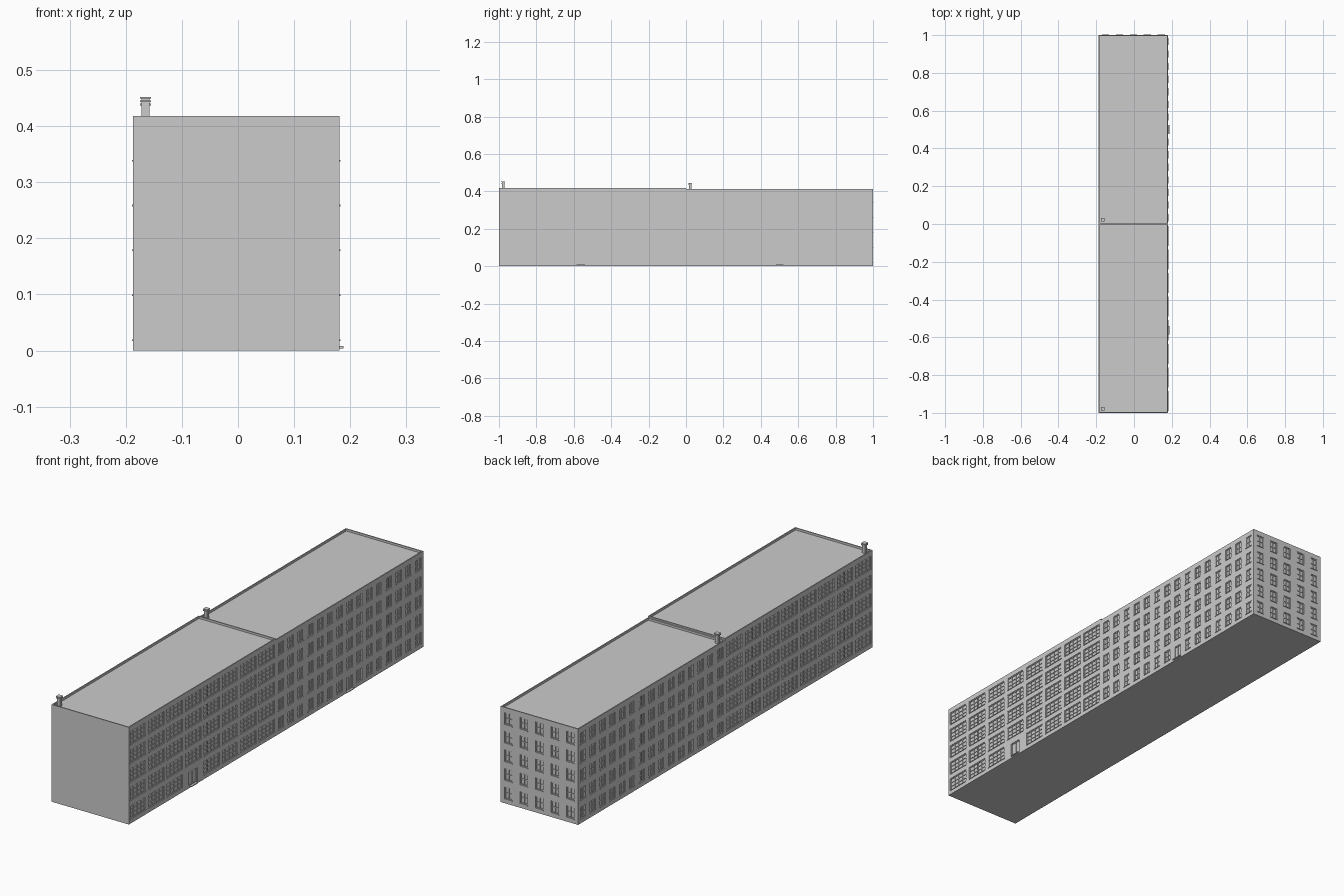
import bpy, bmesh
from mathutils import Vector

if "Cube" in bpy.data.objects:
    bpy.data.objects.remove(bpy.data.objects["Cube"])

XL, XR = -0.187, 0.181      # side wall planes
DEEP = 0.005                # window recess
Z = Vector((0, 0, 1))


def finish(name, bm):
    bmesh.ops.remove_doubles(bm, verts=bm.verts, dist=1e-6)
    mesh = bpy.data.meshes.new(name)
    bm.to_mesh(mesh)
    bm.free()
    ob = bpy.data.objects.new(name, mesh)
    bpy.context.collection.objects.link(ob)
    return ob


def quad(bm, pts):
    bm.faces.new([bm.verts.new(p) for p in pts])


def box(bm, a, b):
    lo = Vector(map(min, a, b))
    hi = Vector(map(max, a, b))
    geo = bmesh.ops.create_cube(bm, size=1)
    for v in geo["verts"]:
        v.co = (lo + hi) / 2 + Vector(c * s for c, s in zip(v.co, hi - lo))


def facade(name, origin, u, n, length, height, windows, doors=()):
    """Wall with recessed openings; u runs to the right as seen from outside.
    Opening = (left, right, bottom, top, pane columns, pane rows)."""
    origin, u, n = Vector(origin), Vector(u), Vector(n)

    def P(s, z, d=0.0):
        return origin + u * s + Z * z + n * d
    holes = list(windows) + list(doors)
    wall, bars, sills = bmesh.new(), bmesh.new(), bmesh.new()
    us = sorted({0, length} | {round(v, 5) for h in holes for v in h[:2]})
    zs = sorted({0, height} | {round(v, 5) for h in holes for v in h[2:4]})
    # wall surface around the openings
    for s0, s1 in zip(us, us[1:]):
        for z0, z1 in zip(zs, zs[1:]):
            cs, cz = (s0 + s1) / 2, (z0 + z1) / 2
            if not any(h[0] < cs < h[1] and h[2] < cz < h[3] for h in holes):
                quad(wall, [P(s0, z0), P(s1, z0), P(s1, z1), P(s0, z1)])
    # reveals, panes and glazing bars
    for a, b, c, d, cols, rows in holes:
        ring = [(a, c), (b, c), (b, d), (a, d)]
        quad(wall, [P(s, z, -DEEP) for s, z in ring])
        for i in range(4):
            p, q = ring[i], ring[(i + 1) % 4]
            quad(wall, [P(*p), P(*q), P(*q, -DEEP), P(*p, -DEEP)])
        t = 0.003
        for i in range(cols + 1):
            s = a + (b - a - t) * i / cols
            box(bars, P(s, c, -DEEP), P(s + t, d, -0.002))
        for i in range(rows + 1):
            z = c + (d - c - t) * i / rows
            box(bars, P(a, z, -DEEP), P(b, z + t, -0.0022))
    # projecting window sills
    for a, b, c, d, cols, rows in windows:
        box(sills, P(a - 0.001, c - 0.003, -0.002), P(b + 0.001, c, 0.002))
    # door steps
    for a, b, c, d, cols, rows in doors:
        m = (a + b) / 2
        box(sills, P(m - 0.023, 0.004, -0.002), P(m + 0.023, 0.008, 0.007))
    finish(name + "_wall", wall)
    finish(name + "_window_frames", bars)
    finish(name + "_sills", sills)


def grid(length, count, width, height, cols, rows, skip=None):
    step = length / count
    return [((i + .5) * step - width / 2, (i + .5) * step + width / 2,
             0.02 + 0.08 * f, 0.02 + 0.08 * f + height, cols, rows)
            for i in range(count) for f in range(5) if (i, f) != skip]


def shell(name, y0, y1, h, ends):
    """Floor, blank end walls, parapet and sunken roof."""
    bm = bmesh.new()

    def ring(inset, z):
        return [(XL + inset, y0 + inset, z), (XR - inset, y0 + inset, z),
                (XR - inset, y1 - inset, z), (XL + inset, y1 - inset, z)]
    quad(bm, ring(0, 0)[::-1])
    loops = [ring(0, h), ring(0.005, h), ring(0.005, h - 0.009)]
    for A, B in zip(loops, loops[1:]):
        for i in range(4):
            j = (i + 1) % 4
            quad(bm, [A[i], A[j], B[j], B[i]])
    quad(bm, loops[-1])
    for y, s in ends:
        pts = [(XL, y, 0), (XR, y, 0), (XR, y, h), (XL, y, h)]
        quad(bm, pts if s < 0 else pts[::-1])
    finish(name, bm)


def chimney(name, y, base, top):
    bm = bmesh.new()
    x, r = -0.165, 0.007
    box(bm, (x - r, y - r, base), (x + r, y + r, top))
    for z in (top - 0.009, top - 0.003):
        box(bm, (x - r - .003, y - r - .003, z), (x + r + .003, y + r + .003, z + .003))
    finish(name, bm)


H1, H2 = 0.418, 0.412

# front wing: wide multi-pane windows on both long sides
shell("front_wing_shell", -1, 0, H1, [(-1, -1), (0, 1)])
wide = dict(length=1, count=8, width=0.104, height=0.056, cols=4, rows=3)
facade("front_wing_right", (XR, -1, 0), (0, 1, 0), (1, 0, 0), 1, H1,
       grid(**wide, skip=(3, 0)), [(0.41, 0.465, 0.008, 0.068, 2, 1)])
facade("front_wing_left", (XL, 0, 0), (0, -1, 0), (-1, 0, 0), 1, H1, grid(**wide))

# back wing: narrow windows on three sides
shell("back_wing_shell", 0, 1, H2, [(0, -1)])
slim = dict(length=1, count=15, width=0.036, height=0.05, cols=2, rows=2)
facade("back_wing_right", (XR, 0, 0), (0, 1, 0), (1, 0, 0), 1, H2,
       grid(**slim, skip=(7, 0)), [(0.48, 0.52, 0.008, 0.065, 2, 1)])
facade("back_wing_left", (XL, 1, 0), (0, -1, 0), (-1, 0, 0), 1, H2, grid(**slim))
facade("back_wing_end", (XR, 1, 0), (-1, 0, 0), (0, 1, 0), XR - XL, H2,
       grid(XR - XL, 5, 0.036, 0.05, 2, 2))

# chimneys
chimney("front_chimney", -0.978, H1 - 0.009, 0.452)
chimney("back_chimney", 0.022, H2 - 0.009, 0.446)
